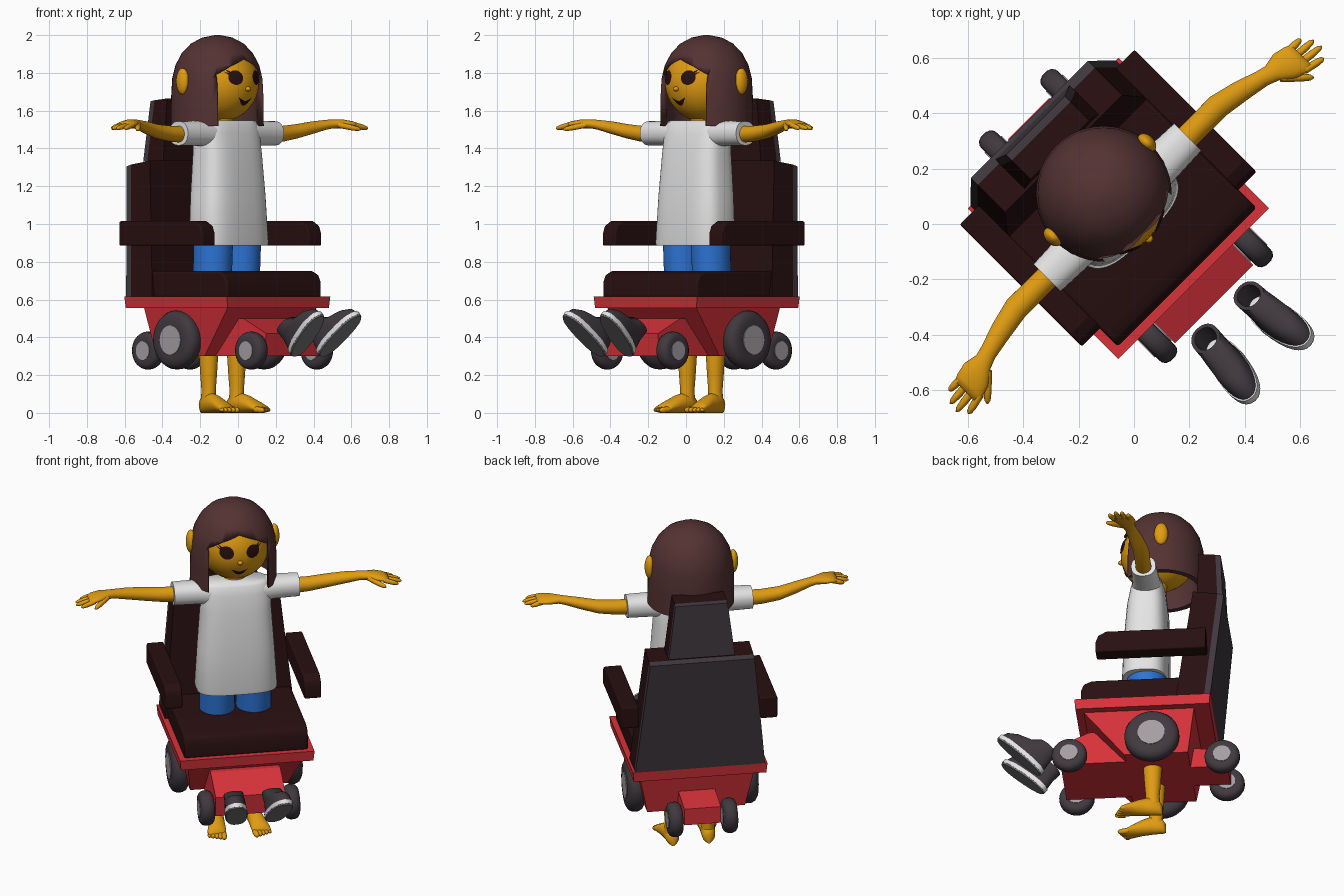
import bpy, bmesh, math
from mathutils import Matrix, Vector

cube = bpy.data.objects.get("Cube")
if cube:
    bpy.data.objects.remove(cube, do_unlink=True)

TURN = math.radians(45)  # the whole model is turned to its left


def material(name, *rgb):
    lin = [((c / 255 + 0.055) / 1.055) ** 2.4 if c > 10 else c / 255 / 12.92 for c in rgb]
    m = bpy.data.materials.new(name)
    m.use_nodes = True
    m.diffuse_color = (*lin, 1)
    m.node_tree.nodes["Principled BSDF"].inputs["Base Color"].default_value = (*lin, 1)
    return m


skin = material("skin", 224, 156, 18)
brown = material("hair_brown", 84, 50, 50)
white = material("white_cloth", 228, 228, 228)
blue = material("blue_denim", 44, 116, 212)
red = material("red_paint", 216, 50, 58)
seat_brown = material("dark_seat_brown", 40, 15, 16)
charcoal = material("charcoal", 64, 57, 63)
hub_grey = material("hub_grey", 165, 158, 164)
sole_grey = material("sole_grey", 118, 118, 118)


def finish(name, mat, bm, xf=None, bevel=0, smooth=40):
    if xf:
        bm.transform(xf)
    bmesh.ops.recalc_face_normals(bm, faces=bm.faces[:])
    me = bpy.data.meshes.new(name)
    bm.to_mesh(me)
    bm.free()
    me.materials.append(mat)
    if smooth:
        me.shade_smooth()
        me.set_sharp_from_angle(angle=math.radians(smooth))
    ob = bpy.data.objects.new(name, me)
    ob.rotation_euler.z = TURN
    bpy.context.collection.objects.link(ob)
    if bevel:
        mod = ob.modifiers.new("round", "BEVEL")
        mod.width, mod.segments = bevel, 3
    return ob


def loft(name, mat, axis, rings, n=28, power=2, xf=None, smooth=40):
    """Skin through rings (x, y, z, radius a, radius b) square to an axis."""
    bm = bmesh.new()
    loops = []
    for x, y, z, ra, rb in rings:
        loop = []
        for i in range(n):
            t = math.tau * i / n
            c, s = math.cos(t), math.sin(t)
            a = ra * math.copysign(abs(c) ** (2 / power), c)
            b = rb * math.copysign(abs(s) ** (2 / power), s)
            off = {"x": (0, a, b), "y": (a, 0, b), "z": (a, b, 0)}[axis]
            loop.append(bm.verts.new(Vector((x, y, z)) + Vector(off)))
        loops.append(loop)
    for p, q in zip(loops, loops[1:]):
        for i in range(n):
            j = (i + 1) % n
            bm.faces.new((p[i], p[j], q[j], q[i]))
    bm.faces.new(loops[0])
    bm.faces.new(loops[-1])
    return finish(name, mat, bm, xf, smooth=smooth)


def prism(name, mat, pts, a, b, axis="x", bevel=0):
    """Extrude a (y, z) or (x, z) outline from a to b."""
    bm = bmesh.new()
    def at(p, d):
        return (d, *p) if axis == "x" else (p[0], d, p[1])
    lo, hi = ([bm.verts.new(at(p, d)) for p in pts] for d in (a, b))
    bm.faces.new(lo)
    bm.faces.new(hi)
    for i in range(len(pts)):
        j = (i + 1) % len(pts)
        bm.faces.new((lo[i], lo[j], hi[j], hi[i]))
    return finish(name, mat, bm, bevel=bevel, smooth=25)


def frustum(name, mat, bottom, top, bevel=0):
    """Tapered box; each end is (half width, front, back, z front, z back)."""
    bm = bmesh.new()
    ends = []
    for h, f, k, zf, zk in (bottom, top):
        ends.append([bm.verts.new(p) for p in ((-h, f, zf), (h, f, zf), (h, k, zk), (-h, k, zk))])
    lo, hi = ends
    bm.faces.new(lo)
    bm.faces.new(hi)
    for i in range(4):
        j = (i + 1) % 4
        bm.faces.new((lo[i], lo[j], hi[j], hi[i]))
    return finish(name, mat, bm, bevel=bevel, smooth=0 if not bevel else 40)


def ball(name, mat, centre, radii, segs=24):
    bm = bmesh.new()
    bmesh.ops.create_uvsphere(bm, u_segments=segs, v_segments=segs // 2, radius=1)
    return finish(name, mat, bm, Matrix.Translation(centre) @ Matrix.Diagonal((*radii, 1)), smooth=80)


def digit(name, start, end, r):
    """Tapered round-ended finger or toe."""
    a, b = Vector(start), Vector(end)
    d = b - a
    xf = Matrix.Translation(a) @ d.to_track_quat("Z", "Y").to_matrix().to_4x4()
    n = d.length
    loft(name, skin, "z", [(0, 0, 0, r, r), (0, 0, n * 0.6, r * 0.95, r * 0.95),
         (0, 0, n * 0.9, r * 0.7, r * 0.7), (0, 0, n, r * 0.2, r * 0.2)], 10, xf=xf, smooth=80)


# Chair base
frustum("base_body", red, (0.28, -0.03, 0.33, 0.3, 0.3), (0.335, -0.26, 0.37, 0.56, 0.56))
frustum("base_lip", red, (0.38, -0.3, 0.46, 0.555, 0.555), (0.386, -0.305, 0.465, 0.615, 0.615))
prism("front_box", red, [(0, 0.3), (-0.4, 0.3), (-0.41, 0.42), (-0.24, 0.5), (0, 0.5)], -0.2, 0.2)
prism("rear_box", red, [(0.28, 0.3), (0.54, 0.3), (0.54, 0.4), (0.3, 0.43)], -0.105, 0.105)

# Seat, backrest and headrest
prism("seat_cushion", seat_brown, [(0.36, 0.61), (-0.272, 0.61), (-0.272, 0.69), (-0.255, 0.73),
      (-0.21, 0.75), (0.36, 0.75)], -0.355, 0.355, bevel=0.012)
frustum("backrest_cushion", seat_brown, (0.372, 0.27, 0.43, 0.615, 0.615), (0.3, 0.36, 0.5, 1.335, 1.315))
frustum("backrest_panel", charcoal, (0.372, 0.43, 0.465, 0.615, 0.615), (0.3, 0.5, 0.535, 1.315, 1.305))
frustum("headrest_cushion", seat_brown, (0.19, 0.37, 0.49, 1.33, 1.33), (0.15, 0.38, 0.475, 1.665, 1.655))
frustum("headrest_panel", charcoal, (0.19, 0.49, 0.52, 1.33, 1.33), (0.15, 0.475, 0.505, 1.655, 1.65))


def wheel(name, x, y, z, r, w):
    prof = [(-0.5, 0.62), (-0.48, 0.8), (-0.36, 0.93), (-0.15, 1), (0.15, 1), (0.36, 0.93), (0.48, 0.8), (0.5, 0.62)]
    loft(name + "_tyre", charcoal, "x", [(x + w * d, y, z, r * k, r * k) for d, k in prof], 32)
    loft(name + "_hub", hub_grey, "x", [(x + w * d, y, z, r * 0.5, r * 0.5) for d in (-0.54, 0.54)], 24)


def patch(name, mat, outline):
    """Thin painted plate that follows the face."""
    def on_face(x, z):
        return (x, 0.136 - 0.215 * math.sqrt(1 - (x / 0.205) ** 2 - ((z - 1.75) / 0.21) ** 2), z)
    bm = bmesh.new()
    n = len(outline)
    cx, cz = (sum(p[i] for p in outline) / n for i in (0, 1))
    mid = bm.verts.new(on_face(cx, cz))
    inner, outer = ([bm.verts.new(on_face(cx + (x - cx) * k, cz + (z - cz) * k)) for x, z in outline]
                    for k in (0.5, 1))
    for i in range(n):
        j = (i + 1) % n
        bm.faces.new((mid, inner[i], inner[j]))
        bm.faces.new((inner[i], outer[i], outer[j], inner[j]))
    finish(name, mat, bm, smooth=60)


# Paired parts
for s, side in ((1, "left"), (-1, "right")):
    prism(side + "_armrest", seat_brown, [(0.445, 0.885), (-0.18, 0.885), (-0.18, 0.95), (-0.165, 0.99),
          (-0.12, 1.015), (0.445, 1.015)], s * 0.35, s * 0.447, bevel=0.008)
    wheel(side + "_drive_wheel", s * 0.325, 0.13, 0.386, 0.155, 0.1)
    wheel(side + "_front_wheel", s * 0.245, -0.345, 0.33, 0.1, 0.08)
    wheel(side + "_rear_wheel", s * 0.157, 0.515, 0.33, 0.1, 0.08)

    # Empty shoes with the toes tipped up
    xf = (Matrix.Translation((s * 0.122, -0.64, 0.41)) @ Matrix.Rotation(math.radians(-42), 4, "X")
          @ Matrix.Rotation(math.radians(s * 8), 4, "Z"))
    loft(side + "_shoe_tread", sole_grey, "z", [(0, 0, -0.008, 0.06, 0.16), (0, 0, 0, 0.064, 0.165)], power=2.4, xf=xf)
    loft(side + "_shoe_sole", white, "z", [(0, 0, 0, 0.065, 0.166), (0, 0, 0.025, 0.065, 0.166)], power=2.4, xf=xf)
    loft(side + "_shoe_upper", charcoal, "z", [
        (0, 0, 0.025, 0.062, 0.16), (0, 0.005, 0.06, 0.06, 0.15), (0, 0.025, 0.09, 0.058, 0.125),
        (0, 0.065, 0.115, 0.056, 0.085), (0, 0.085, 0.15, 0.056, 0.064), (0, 0.085, 0.15, 0.042, 0.05),
        (0, 0.08, 0.06, 0.042, 0.05)], power=2.2, xf=xf, smooth=50)
    loft(side + "_shoe_insole", white, "z", [(0, 0.08, z, 0.042, 0.05) for z in (0.061, 0.068)], xf=xf)

    # Sleeve, arm and hand
    loft(side + "_sleeve", white, "x", [(s * 0.12, 0.085, 1.475, 0.085, 0.07), (s * 0.22, 0.085, 1.48, 0.076, 0.066),
         (s * 0.36, 0.085, 1.48, 0.07, 0.064)], power=2.3)
    loft(side + "_arm", skin, "x", [(s * x, y, z, a, b) for x, y, z, a, b in (
        (0.32, 0.085, 1.475, 0.045, 0.045), (0.42, 0.086, 1.478, 0.044, 0.042), (0.52, 0.086, 1.49, 0.045, 0.038),
        (0.62, 0.066, 1.51, 0.04, 0.033), (0.7, 0.045, 1.525, 0.033, 0.026), (0.74, 0.032, 1.53, 0.036, 0.024),
        (0.79, 0.018, 1.53, 0.06, 0.024), (0.835, 0.006, 1.527, 0.062, 0.019), (0.86, 0.002, 1.523, 0.055, 0.012))],
        smooth=80)
    for i, reach in enumerate((0.9, 0.93, 0.935, 0.91)):
        y = 0.047 - 0.03 * i
        digit(f"{side}_finger_{i + 1}", (s * 0.83, y, 1.525), (s * reach, y * 1.2 - 0.01, 1.505), 0.0145)
    digit(side + "_thumb", (s * 0.75, 0.0, 1.525), (s * 0.835, -0.085, 1.5), 0.016)

    # Trouser leg, shin and foot
    loft(side + "_trouser_leg", blue, "z", [(s * 0.105, 0.09, 0.62, 0.1, 0.105), (s * 0.105, 0.08, 0.92, 0.1, 0.11)])
    loft(side + "_shin", skin, "z", [(s * 0.105, 0.115, z, r, r * 1.1) for z, r in (
        (0.05, 0.04), (0.12, 0.036), (0.2, 0.042), (0.3, 0.048), (0.62, 0.06))], smooth=80)
    loft(side + "_foot", skin, "y", [(s * x, y, z, a, z) for x, y, z, a in (
        (0.102, 0.172, 0.028, 0.015), (0.103, 0.155, 0.042, 0.036), (0.107, 0.1, 0.055, 0.042),
        (0.115, 0.04, 0.046, 0.046), (0.125, -0.02, 0.03, 0.054), (0.13, -0.055, 0.02, 0.052))], smooth=80)
    for i in range(5):
        x = 0.09 + 0.02 * i
        digit(f"{side}_toe_{i + 1}", (s * x, -0.04, 0.018), (s * (x + 0.005), -0.1 + 0.009 * i, 0.014), 0.017 - 0.0015 * i)

    # Ear, eye and lashes
    ball(side + "_ear", skin, (s * 0.24, 0.175, 1.755), (0.028, 0.04, 0.07))
    patch(side + "_eye", seat_brown, [(s * 0.075 + 0.039 * math.cos(t * math.tau / 20),
          1.775 + 0.039 * math.sin(t * math.tau / 20)) for t in range(20)])
    for k, z in enumerate((1.79, 1.802)):
        patch(f"{side}_lash_{k + 1}", seat_brown,
              [(s * 0.104, z - 0.006), (s * (0.13 - 0.008 * k), z + 0.018), (s * 0.1, z + 0.006)])

# Torso, neck and head
loft("shirt", white, "z", [(0, 0.07, 0.885, 0.228, 0.13), (0, 0.07, 0.9, 0.232, 0.132), (0, 0.075, 1.15, 0.216, 0.128),
     (0, 0.08, 1.38, 0.2, 0.115), (0, 0.085, 1.48, 0.2, 0.1), (0, 0.085, 1.53, 0.19, 0.085),
     (0, 0.085, 1.547, 0.17, 0.07)], 40, power=3.2, smooth=50)
loft("neck", skin, "z", [(0, 0.12, 1.5, 0.065, 0.065), (0, 0.13, 1.62, 0.065, 0.065)])
ball("head", skin, (0, 0.14, 1.75), (0.205, 0.215, 0.21), 36)
ball("nose", skin, (0, -0.075, 1.715), (0.016, 0.016, 0.013), 12)
smile = [(0.05 * k / 5, 1.65 + 0.02 * (k / 5) ** 2) for k in range(-5, 6)]
patch("mouth", seat_brown, smile + [(x * 0.9, 1.627 + 0.04 * (x / 0.05) ** 2) for x, z in reversed(smile[1:-1])])

# Hair shell with a parted fringe cut open over the face
shell = [(0.015, 2), (0.08, 1.987), (0.14, 1.955), (0.188, 1.905), (0.222, 1.84), (0.239, 1.77), (0.245, 1.66),
         (0.246, 1.52), (0.214, 1.52), (0.212, 1.7), (0.18, 1.85), (0.1, 1.93)]
hair = loft("hair", brown, "z", [(0, 0.155, z, r, r) for r, z in shell], 48, smooth=50)
cutter = prism("hair_cutter", brown, [(-0.17, 1.4), (0.17, 1.4), (0.17, 1.79), (0.1, 1.835), (0, 1.875),
               (-0.1, 1.835), (-0.17, 1.79)], -0.4, 0.09, axis="y")
cutter.hide_render = True
cut = hair.modifiers.new("face_opening", "BOOLEAN")
cut.operation, cut.object = "DIFFERENCE", cutter
bpy.context.view_layer.objects.active = hair
bpy.ops.object.modifier_apply(modifier=cut.name)
bpy.data.objects.remove(cutter, do_unlink=True)
